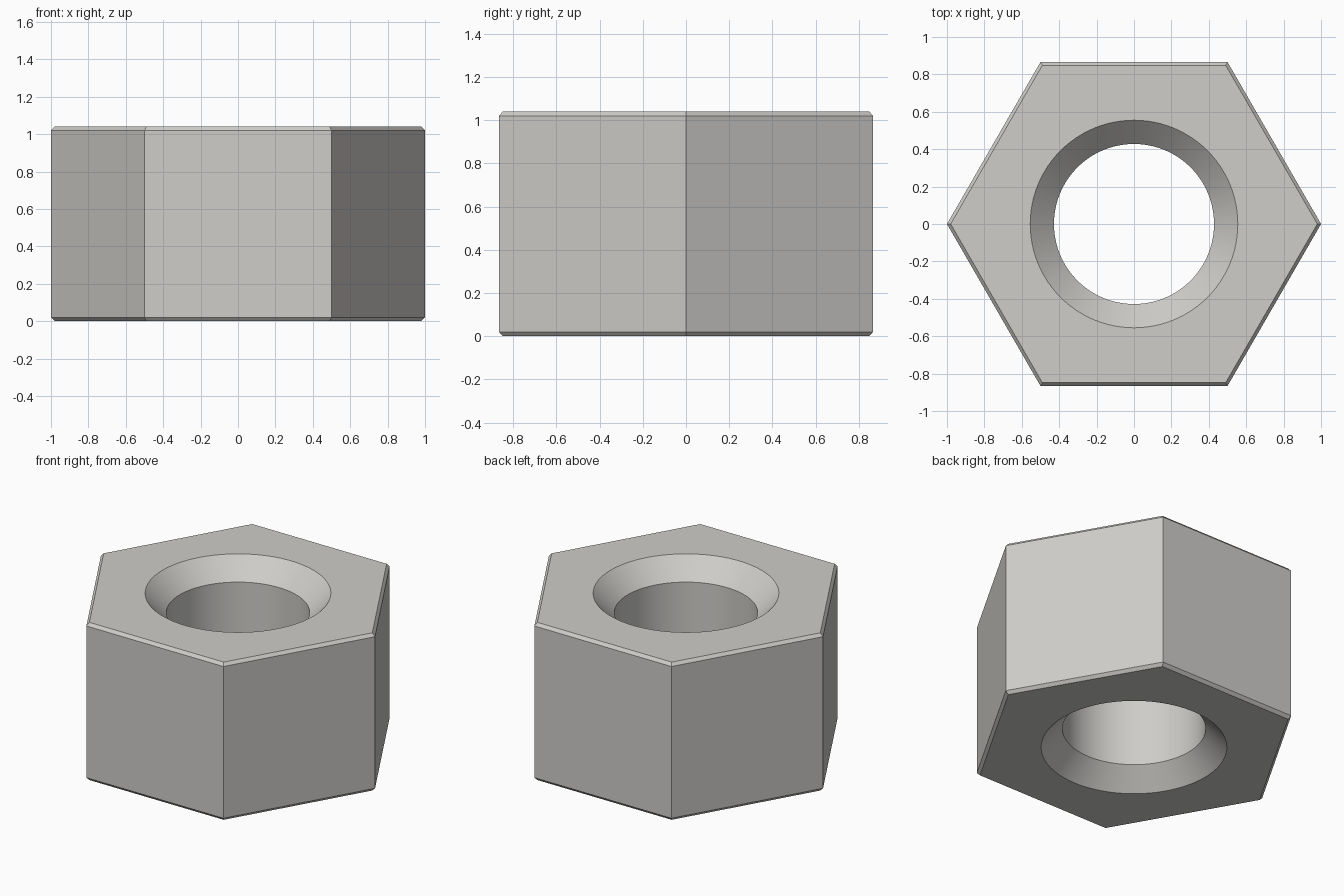
import bpy
import bmesh
from math import cos, sin, tau, radians

cube = bpy.data.objects.get("Cube")
if cube:
    bpy.data.objects.remove(cube, do_unlink=True)

HEIGHT = 1.04
CHAMFER = 0.02
HEX_RADIUS = 1.0
BORE_RADIUS = 0.428
MOUTH_RADIUS = 0.555
SINK_DEPTH = 0.127
BORE_SIDES = 96

steel = bpy.data.materials.new("brushed steel")
steel.use_nodes = True
colour = (0.62, 0.61, 0.585, 1)
steel.diffuse_color = colour
steel.node_tree.nodes["Principled BSDF"].inputs["Base Color"].default_value = colour

bm = bmesh.new()


def wall(profile, sides):
    """Sweep a (radius, height) profile round z; return its two end loops."""
    rings = [[bm.verts.new((r * cos(tau * i / sides), r * sin(tau * i / sides), z))
              for i in range(sides)] for r, z in profile]
    for low, high in zip(rings, rings[1:]):
        for i in range(sides):
            j = (i + 1) % sides
            bm.faces.new((low[i], low[j], high[j], high[i]))
    return rings[0], rings[-1]


# Chamfered hexagonal outside
outer = wall([(HEX_RADIUS - CHAMFER, 0), (HEX_RADIUS, CHAMFER),
              (HEX_RADIUS, HEIGHT - CHAMFER), (HEX_RADIUS - CHAMFER, HEIGHT)], 6)

# Round bore, countersunk at both ends
inner = wall([(MOUTH_RADIUS, 0), (BORE_RADIUS, SINK_DEPTH),
              (BORE_RADIUS, HEIGHT - SINK_DEPTH), (MOUTH_RADIUS, HEIGHT)], BORE_SIDES)

# Flat end faces between hexagon and bore
for hexagon, circle in zip(outer, inner):
    edges = [bm.edges.get((loop[i - 1], loop[i]))
             for loop in (hexagon, circle) for i in range(len(loop))]
    bmesh.ops.triangle_fill(bm, edges=edges, use_beauty=True)

bmesh.ops.recalc_face_normals(bm, faces=bm.faces[:])
mesh = bpy.data.meshes.new("hex_nut")
bm.to_mesh(mesh)
bm.free()
mesh.materials.append(steel)

nut = bpy.data.objects.new("hex_nut", mesh)
bpy.context.collection.objects.link(nut)
bpy.ops.object.select_all(action="DESELECT")
nut.select_set(True)
bpy.context.view_layer.objects.active = nut
bpy.ops.object.shade_smooth_by_angle(angle=radians(30))
